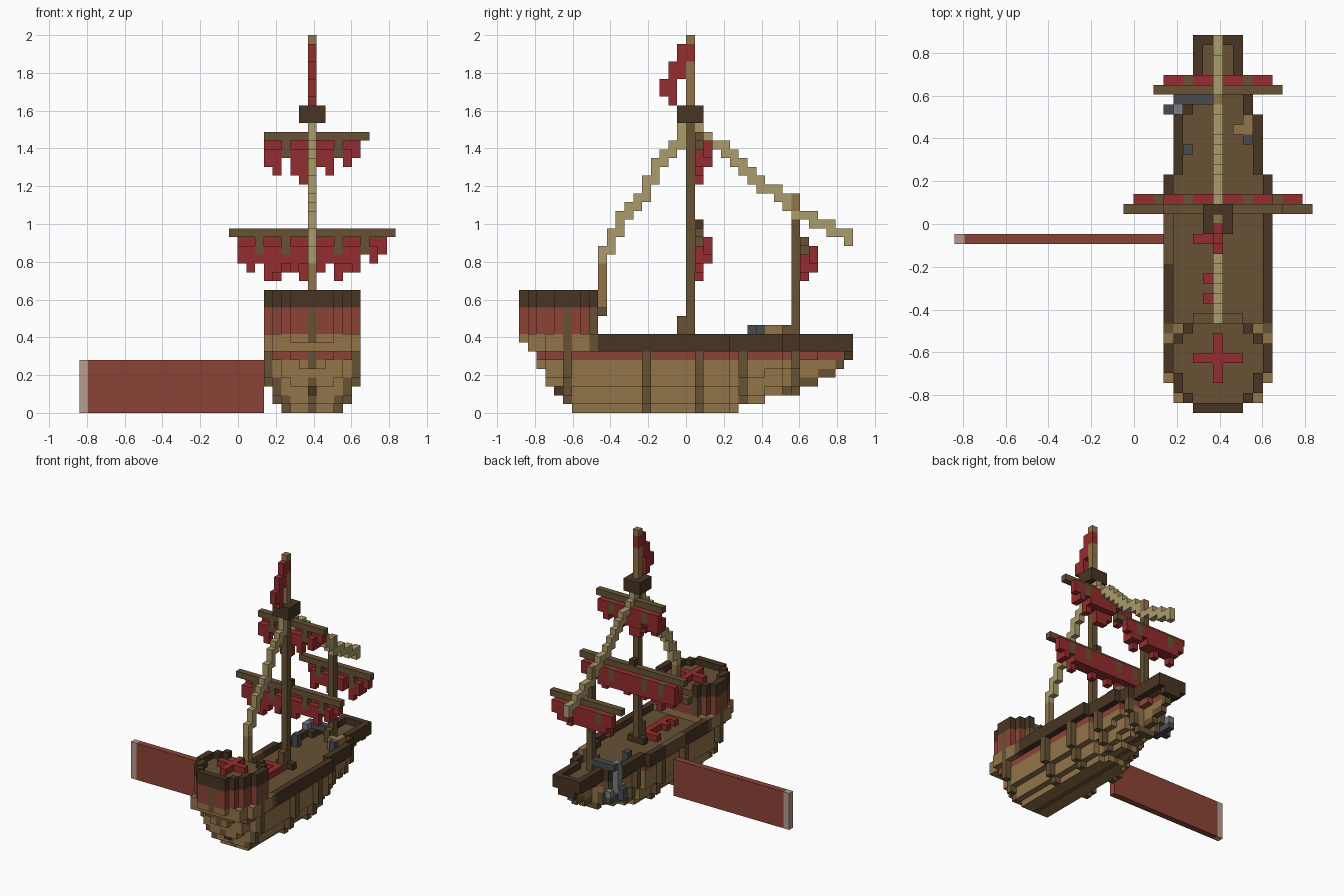
import bpy
import bmesh
from mathutils import Vector

cube = bpy.data.objects.get("Cube")
if cube:
    bpy.data.objects.remove(cube, do_unlink=True)

V = 2 / 43          # edge of one block
MID_X = 0.393       # centre line of the ship

COLOURS = {
    "tan_wood": "92754a", "dark_wood": "483524", "brown_wood": "675234",
    "sail_red": "952c2e", "faded_red": "8c4436", "rope": "ab9c6c",
    "iron": "494c50", "light_iron": "7d7e80", "pale_end": "b89c8f",
}


def linear(byte):
    c = byte / 255
    return c / 12.92 if c < 0.04 else ((c + 0.055) / 1.055) ** 2.4


MATS = {}
for name, code in COLOURS.items():
    rgba = [linear(b) for b in bytes.fromhex(code)] + [1]
    mat = bpy.data.materials.new(name)
    mat.use_nodes = True
    mat.diffuse_color = rgba
    bsdf = mat.node_tree.nodes["Principled BSDF"]
    bsdf.inputs["Base Color"].default_value = rgba
    bsdf.inputs["Roughness"].default_value = 0.9
    MATS[name] = mat

cells = {}          # block position -> (part, colour); later parts replace earlier ones


def put(part, colour, xs, ys, zs):
    """Fill a box of blocks; each range is a number or an inclusive pair."""
    spans = [(s, s) if isinstance(s, int) else s for s in (xs, ys, zs)]
    for i in range(spans[0][0], spans[0][1] + 1):
        for j in range(spans[1][0], spans[1][1] + 1):
            for k in range(spans[2][0], spans[2][1] + 1):
                cells[i, j, k] = (part, colour)


def step(value, table, last):
    """First result whose limit is at or above the value."""
    return next((res for limit, res in table if value <= limit), last)


def half_width(j):
    return step(j, [(-20, -1), (-19, 2), (-17, 4), (4, 5), (10, 4), (12, 3), (18, 2)], -1)


def castle_width(j):
    return step(j, [(-20, -1), (-19, 2), (-18, 3), (-16, 4), (-13, 5), (-12, 4), (-11, 3)], -1)


def bottom(j):
    return step(j, [(-19, 9), (-18, 7), (-17, 5), (-15, 3), (-14, 1), (5, 0),
                    (8, 1), (12, 2), (14, 3), (16, 4), (17, 5)], 6)


def on_edge(i, j, width):
    return abs(i) == width(j) or abs(i) > width(j - 1) or abs(i) > width(j + 1)


RIBS = (-14, -5, 1, 6, 12)

# Hull planks with the painted stripe, ribs and keel
for j in range(-17, 19):
    base = bottom(j)
    for k in range(base, 7):
        inset = (3, 2, 2)[k - base] if k - base < 3 else 1
        w = max(0, half_width(j) - inset)
        put("hull_planks", "faded_red" if k == 6 else "tan_wood", (-w, w), j, k)
        if j in RIBS:
            for side in (-1, 1):
                put("hull_ribs", "brown_wood", side * (w + 1), j, k)
    put("keel", "brown_wood", 0, j, base)
put("bow_stem", "dark_wood", (-1, 1), 18, 6)
put("front_stem", "brown_wood", 0, -17, (5, 6))
put("rudder_knob", "dark_wood", 0, -15, 2)

# Deck and rail, with a gangway gap where the ramp is
for j in range(-10, 19):
    w = half_width(j)
    put("deck", "brown_wood", (-w, w), j, 7)
    for i in range(-w, w + 1):
        if on_edge(i, j, half_width) and j > -10 or abs(i) == w:
            gap = i < 0 and -4 <= j <= 0
            if gap:
                put("deck", "brown_wood", i, j, (7, 8))
            else:
                put("rail", "dark_wood", i, j, (7, 8))

# Castle: wooden base, red walls, top deck and rail
for j in range(-19, -10):
    w, u = half_width(j), castle_width(j)
    put("castle_base", "tan_wood", (-w, w), j, (8 if j == -19 else 7, 8))
    put("castle_walls", "faded_red", (-u, u), j, (9, 11))
    put("castle_deck", "brown_wood", (-u, u), j, 12)
    for i in range(-u, u + 1):
        if on_edge(i, j, castle_width) and not (j == -11 and abs(i) < 3):
            put("castle_rail", "dark_wood", i, j, (12, 13))
    if j in (-14, -11):
        for side in (-1, 1):
            put("castle_ribs", "brown_wood", side * w, j, (7, 8))
            put("castle_ribs", "brown_wood", side * u, j, (9, 11))
put("castle_ribs", "brown_wood", 0, -19, (8, 11))
put("castle_step", "brown_wood", (-2, 2), -10, 11)
put("castle_cross", "sail_red", (-2, 2), -14, 13)
put("castle_cross", "sail_red", 0, (-16, -12), 13)

# Red marker lying on the deck
put("deck_marker", "sail_red", 0, (-8, -1), 8)
put("deck_marker", "sail_red", (-2, -1), -2, 8)
for j in (-8, -6):
    put("deck_marker", "sail_red", -1, j, 8)

# Masts, lookout and pennant
put("main_mast", "brown_wood", 0, 0, (8, 32))
put("main_mast", "tan_wood", 0, 0, (35, 42))
put("main_mast_foot", "dark_wood", (-1, 1), 0, 8)
put("main_mast_foot", "brown_wood", 0, -1, (8, 10))
put("lookout", "dark_wood", (-1, 1), (-1, 1), (33, 34))
put("fore_mast", "brown_wood", 0, 12, (8, 22))
put("fore_mast", "tan_wood", 0, 12, (23, 24))
put("fore_mast_foot", "brown_wood", 0, 11, (8, 9))
put("rope_post", "tan_wood", 0, -10, (11, 16))
for n in range(3):
    put("pennant", "sail_red", 0, (-1 - n, -n), (40 - 2 * n, 41 - 2 * n))
put("pennant", "sail_red", 0, -2, 35)


# Yards with torn sails: one digit per column gives its length
def sail(name, j, k, yard, lengths, straps):
    put(name + "_yard", "brown_wood", yard, j, k)
    half = len(lengths) // 2
    for i, drop in enumerate(map(int, lengths), -half):
        put(name + "_sail", "sail_red", i, j + 1, (k - min(drop, 3), k - 1))
        if drop > 2:
            put(name + "_sail", "sail_red", i, j, (k - drop, k - 2))
        if abs(i) in straps:
            put(name + "_straps", "brown_wood", i, (j, j + 1), (k - 2, k - 1))


sail("main_lower", 1, 20, (-9, 9), "34354343343334232", (3, 6))
sail("main_upper", 1, 31, (-5, 6), "34245534232", (3,))
sail("fore", 13, 19, (-6, 6), "24334332432", (3,))
put("main_lower_tie", "dark_wood", 0, 1, 21)


# Stepped ropes running down from the lookout
def rope(name, points):
    for (j0, k0), (j1, k1) in zip(points, points[1:]):
        n = abs(j1 - j0)
        for s in range(n):
            j = j0 + s * (1 if j1 > j0 else -1)
            high = round(k0 + (k1 - k0) * s / n)
            low = round(k0 + (k1 - k0) * (s + 1) / n)
            put(name, "rope", 0, j, (min(low, high), high))


rope("castle_rope", [(-1, 32), (-11, 17)])
rope("bow_rope", [(1, 32), (12, 23), (19, 19)])
put("fore_mast", "tan_wood", 0, 12, (23, 24))

# Anchor hung over the bow, and deck fittings
put("anchor_beam", "iron", (-4, -1), 12, 9)
put("anchor_shank", "light_iron", -4, 11, (4, 9))
put("anchor_arms", "iron", -4, (10, 13), 4)
put("anchor_arms", "iron", -5, 11, (4, 5))
for j in (10, 13):
    put("anchor_arms", "light_iron", -4, j, 5)
put("cannon", "iron", -3, 7, (8, 9))
put("cannon", "iron", 3, 8, (8, 9))
put("crates", "tan_wood", (2, 3), 9, (8, 9))
put("crates", "tan_wood", 3, 10, (8, 9))

# Boarding ramp with a pale end
put("ramp", "faded_red", (-25, -6), -2, (0, 5))
put("ramp_end", "pale_end", -26, -2, (0, 5))

# Mesh each part from the block sides that lie open
SIDES = [(axis, sign) for axis in range(3) for sign in (-1, 1)]
ORDER = [(-1, -1), (1, -1), (1, 1), (-1, 1)]
origin = Vector((MID_X, V / 2, V / 2))

for part in dict.fromkeys(p for p, c in cells.values()):
    bm = bmesh.new()
    used = []
    for cell, (owner, colour) in cells.items():
        if owner != part:
            continue
        if colour not in used:
            used.append(colour)
        for axis, sign in SIDES:
            near = list(cell)
            near[axis] += sign
            if tuple(near) in cells:
                continue
            corners = []
            for a, b in ORDER[::sign]:
                offset = Vector((0, 0, 0))
                offset[axis] = sign
                offset[(axis + 1) % 3] = a
                offset[(axis + 2) % 3] = b
                corners.append(bm.verts.new(origin + (Vector(cell) + offset / 2) * V))
            bm.faces.new(corners).material_index = used.index(colour)
    bmesh.ops.remove_doubles(bm, verts=bm.verts[:], dist=V / 100)
    mesh = bpy.data.meshes.new(part)
    bm.to_mesh(mesh)
    bm.free()
    for colour in used:
        mesh.materials.append(MATS[colour])
    bpy.context.collection.objects.link(bpy.data.objects.new(part, mesh))
